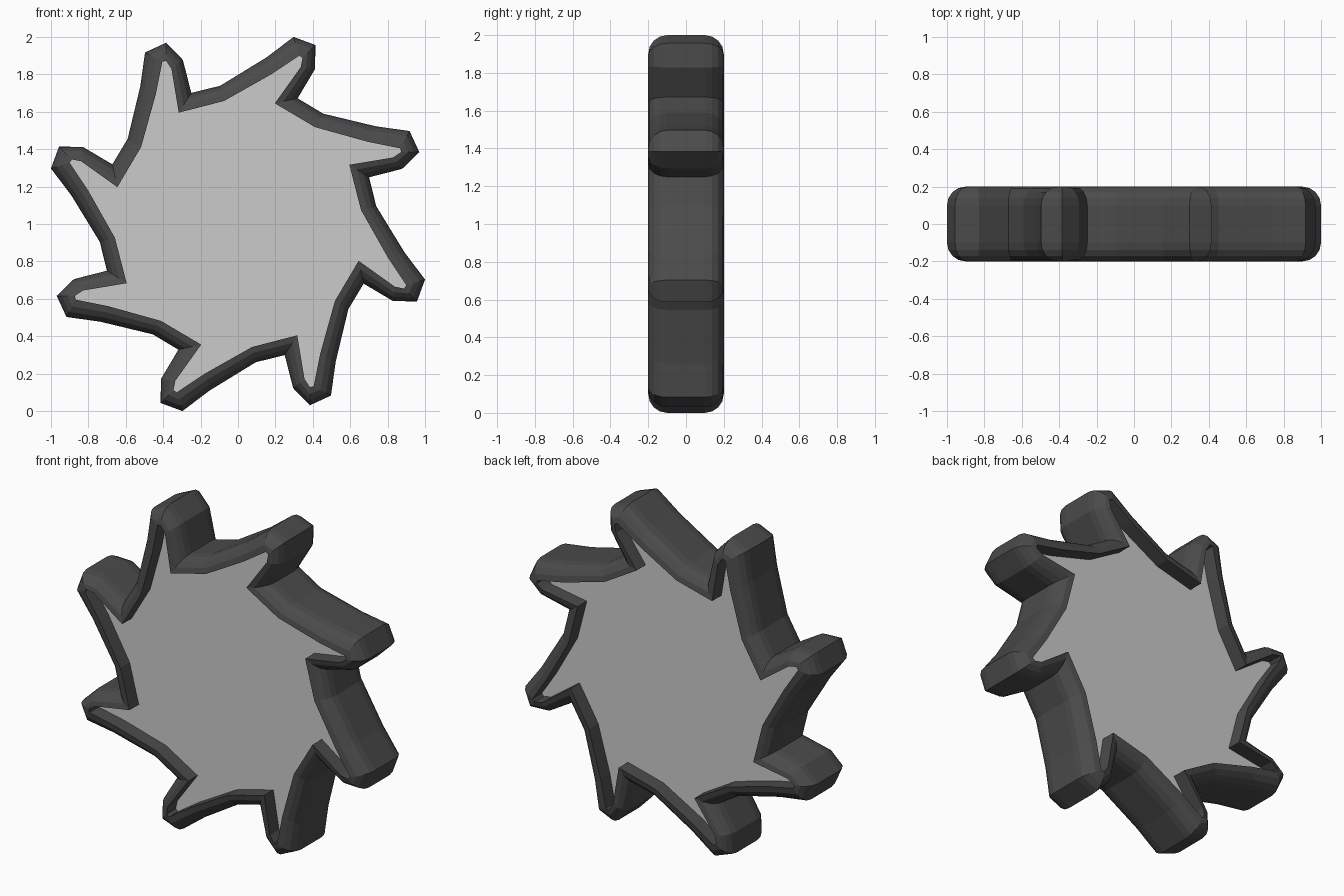
import bpy, bmesh, math

if "Cube" in bpy.data.objects:
    bpy.data.objects.remove(bpy.data.objects["Cube"])

TEETH = 8
HALF = 0.2      # half thickness
BEVEL = 0.1     # depth of the rounded rim
RECESS = 0.09   # depth of the sunken faces

# One tooth (x, z about the hub): outer silhouette and matching face outline
OUTER = [(0.297, 1.0), (0.414, 0.957), (0.412, 0.829),
         (0.319, 0.672), (0.455, 0.59), (0.738, 0.522)]
INNER = [(0.328, 0.900), (0.345, 0.888), (0.335, 0.838),
         (0.197, 0.645), (0.412, 0.518), (0.692, 0.440)]


def material(name, value):
    m = bpy.data.materials.new(name)
    m.diffuse_color = (value, value, value, 1)
    m.use_nodes = True
    m.node_tree.nodes["Principled BSDF"].inputs["Base Color"].default_value = m.diffuse_color
    return m


def ring(bm, t, y):
    """Full outline, blended t of the way from silhouette to face outline."""
    verts = []
    for k in range(TEETH):
        a = -k * math.tau / TEETH
        c, s = math.cos(a), math.sin(a)
        for (ox, oz), (ix, iz) in zip(OUTER, INNER):
            x, z = ox + (ix - ox) * t, oz + (iz - oz) * t
            verts.append(bm.verts.new((x * c - z * s, y, 1 + x * s + z * c)))
    return verts


# Saw blade: rounded toothed rim lofted through rings, sunken faces both sides
arc = [(1 - math.cos(a), HALF - BEVEL + BEVEL * math.sin(a))
       for a in (i * math.pi / 8 for i in range(5))]
arc.append((1, HALF - RECESS))
layers = [(t, -y) for t, y in reversed(arc)] + arc

bm = bmesh.new()
rings = [ring(bm, t, y) for t, y in layers]
for lower, upper in zip(rings, rings[1:]):
    n = len(lower)
    for i in range(n):
        j = (i + 1) % n
        bm.faces.new((lower[i], lower[j], upper[j], upper[i]))
for cap in (rings[0], rings[-1]):
    bm.faces.new(cap).material_index = 1
bmesh.ops.recalc_face_normals(bm, faces=bm.faces)
bmesh.ops.triangulate(bm, faces=[f for f in bm.faces if len(f.verts) > 4])

mesh = bpy.data.meshes.new("toothed_blade")
bm.to_mesh(mesh)
bm.free()
mesh.materials.append(material("dark_rim", 0.07))
mesh.materials.append(material("grey_face", 0.57))
blade = bpy.data.objects.new("toothed_blade", mesh)
bpy.context.collection.objects.link(blade)
